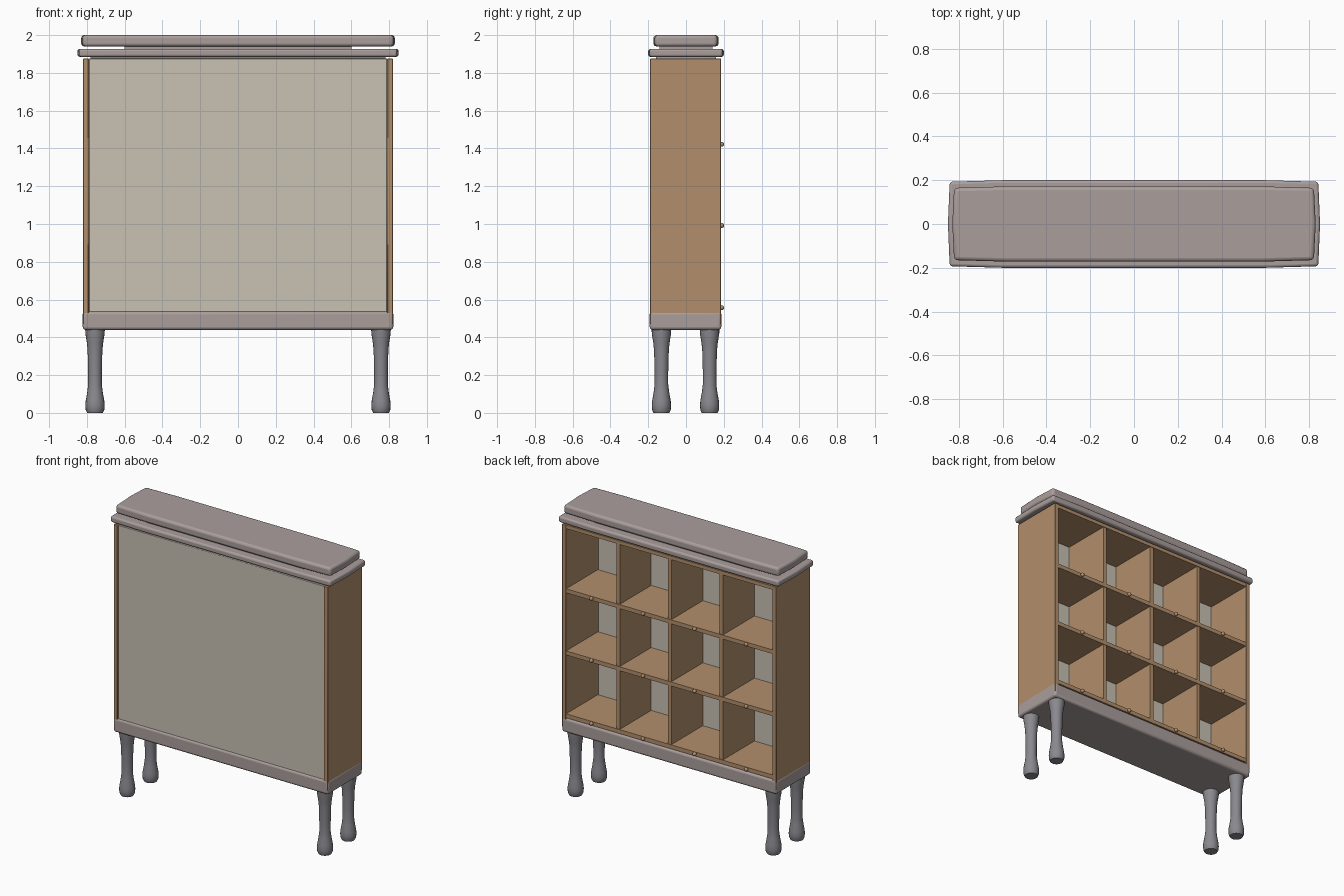
import bpy, bmesh, math

old = bpy.data.objects.get("Cube")
if old:
    bpy.data.objects.remove(old, do_unlink=True)


def material(name, rgb):
    m = bpy.data.materials.new(name)
    m.use_nodes = True
    m.diffuse_color = (*rgb, 1)
    m.node_tree.nodes["Principled BSDF"].inputs["Base Color"].default_value = (*rgb, 1)
    return m


WOOD = material("warm_wood", (0.45, 0.275, 0.15))
STONE = material("mauve_grey", (0.40, 0.345, 0.335))
PANEL = material("cream_panel", (0.59, 0.54, 0.455))
LEG = material("steel_grey", (0.25, 0.25, 0.275))


def finish(name, bm, mat, bevel=0.0, segments=1, angle=35):
    bmesh.ops.recalc_face_normals(bm, faces=bm.faces)
    me = bpy.data.meshes.new(name)
    bm.to_mesh(me)
    bm.free()
    ob = bpy.data.objects.new(name, me)
    bpy.context.scene.collection.objects.link(ob)
    me.materials.append(mat)
    if bevel:
        mod = ob.modifiers.new("Bevel", "BEVEL")
        mod.width, mod.segments, mod.limit_method = bevel, segments, "ANGLE"
    bpy.ops.object.select_all(action="DESELECT")
    ob.select_set(True)
    bpy.context.view_layer.objects.active = ob
    bpy.ops.object.shade_smooth_by_angle(angle=math.radians(angle))
    return ob


def box(name, x, y, z, mat, bevel=0.0, segments=1):
    """Box from (low, high) pairs on each axis."""
    bm = bmesh.new()
    bmesh.ops.create_cube(bm, size=1)
    for v in bm.verts:
        v.co = [(a + b) / 2 + c * (b - a) for c, (a, b) in zip(v.co, (x, y, z))]
    return finish(name, bm, mat, bevel, segments)


def slab(name, hx, hy, z, bevel):
    """Softly bowed board: the outline narrows slightly at each end."""
    right = [(hx - 0.25, -hy), (hx - 0.008, -hy + 0.007), (hx, 0),
             (hx - 0.008, hy - 0.007), (hx - 0.25, hy)]
    outline = right + [(-x, y) for x, y in reversed(right)]
    bm = bmesh.new()
    face = bm.faces.new([bm.verts.new((x, y, z[0])) for x, y in outline])
    top = bmesh.ops.extrude_face_region(bm, geom=[face])["geom"]
    for v in top:
        if isinstance(v, bmesh.types.BMVert):
            v.co.z = z[1]
    return finish(name, bm, STONE, bevel, 3)


def lathe(name, profile, x, y, mat, steps=20):
    bm = bmesh.new()
    rings = [[bm.verts.new((x + r * math.cos(math.tau * i / steps),
                            y + r * math.sin(math.tau * i / steps), z))
              for i in range(steps)] for r, z in profile]
    for a, b in zip(rings, rings[1:]):
        for i in range(steps):
            j = (i + 1) % steps
            bm.faces.new((a[i], a[j], b[j], b[i]))
    bm.faces.new(rings[0])
    bm.faces.new(rings[-1])
    return finish(name, bm, mat, angle=50)


# Base plinth and stacked top boards
box("base_plinth", (-0.822, 0.822), (-0.192, 0.187), (0.44, 0.537), STONE, 0.015, 3)
slab("cornice", 0.85, 0.2, (1.885, 1.927), 0.012)
slab("top_board", 0.83, 0.172, (1.94, 2.0), 0.016)
box("cornice_neck", (-0.6, 0.6), (-0.14, 0.14), (1.92, 1.945), STONE)
box("lower_neck", (-0.78, 0.78), (-0.16, 0.16), (1.86, 1.89), STONE)

# Cabinet carcass
for side, s in (("left", 1), ("right", -1)):
    box(side + "_side", sorted((s * 0.79, s * 0.82)), (-0.19, 0.185),
        (0.47, 1.877), WOOD, 0.003)
box("closed_panel", (-0.79, 0.79), (-0.182, -0.165), (0.52, 1.877), PANEL, 0.004)
box("cabinet_top", (-0.79, 0.79), (-0.165, 0.182), (1.85, 1.875), WOOD)

# Shelves with a knob under each compartment
for row, z in enumerate((0.555, 0.99, 1.42)):
    box(f"shelf_{row + 1}", (-0.79, 0.79), (-0.165, 0.182),
        (z - 0.014, z + 0.014), WOOD)
    for col in range(4):
        bm = bmesh.new()
        bmesh.ops.create_uvsphere(bm, u_segments=12, v_segments=8, radius=0.013)
        bmesh.ops.translate(bm, verts=bm.verts, vec=((col - 1.5) * 0.395, 0.189, z + 0.002))
        finish(f"knob_{row + 1}_{col + 1}", bm, WOOD, angle=60)

# Upright dividers
for i in (-1, 0, 1):
    box(f"divider_{i + 2}", (i * 0.395 - 0.013, i * 0.395 + 0.013),
        (-0.165, 0.178), (0.54, 1.86), WOOD)

# Turned legs
LEG_PROFILE = [(0.042, 0), (0.049, 0.015), (0.051, 0.04), (0.049, 0.065),
               (0.041, 0.11), (0.036, 0.15), (0.036, 0.22), (0.039, 0.33),
               (0.043, 0.37), (0.051, 0.42), (0.052, 0.445)]
for side, x in (("left", 0.757), ("right", -0.757)):
    for end, y in (("front", -0.13), ("back", 0.125)):
        lathe(f"{end}_{side}_leg", LEG_PROFILE, x, y, LEG)
